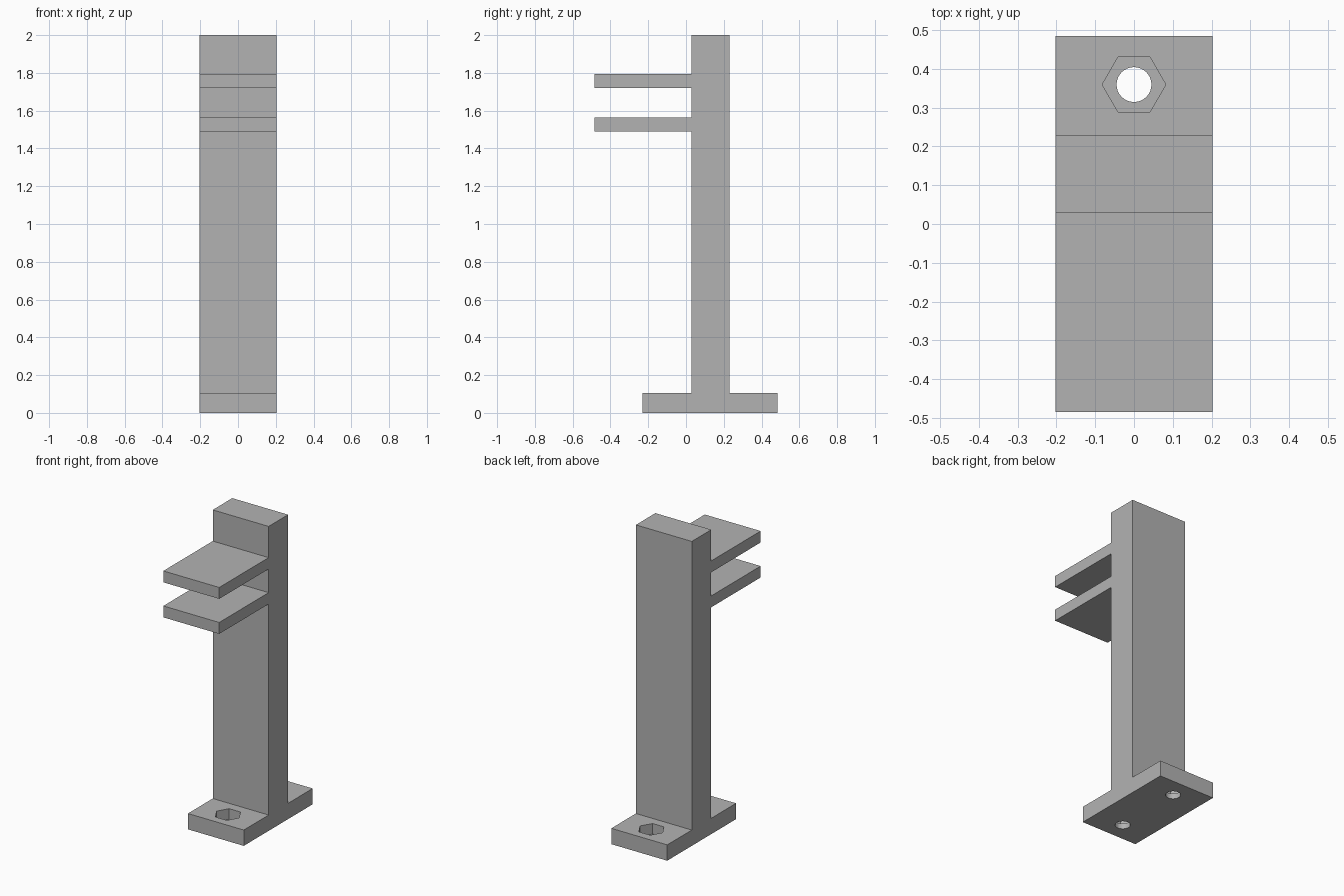
import bpy
import bmesh
import math
from mathutils import Matrix

cube = bpy.data.objects.get("Cube")
if cube:
    bpy.data.objects.remove(cube, do_unlink=True)

HALF_WIDTH = 0.203
BASE_TOP = 0.104
POST_FRONT, POST_BACK = 0.028, 0.23
BASE_FRONT, BASE_BACK = -0.23, 0.485
SHELF_FRONT = -0.485
POCKET_FLOOR = 0.035

grey = bpy.data.materials.new("plain grey")
grey.use_nodes = True
colour = (0.45, 0.45, 0.45, 1)
grey.diffuse_color = colour
grey.node_tree.nodes["Principled BSDF"].inputs["Base Color"].default_value = colour


def add_object(name, bm):
    bmesh.ops.recalc_face_normals(bm, faces=bm.faces)
    mesh = bpy.data.meshes.new(name)
    bm.to_mesh(mesh)
    bm.free()
    mesh.materials.append(grey)
    obj = bpy.data.objects.new(name, mesh)
    bpy.context.collection.objects.link(obj)
    return obj


def cut_prism(target, name, sides, radius, y, bottom, top):
    """Cut an upright prism out of the target."""
    bm = bmesh.new()
    bmesh.ops.create_cone(
        bm, cap_ends=True, segments=sides, radius1=radius, radius2=radius,
        depth=top - bottom,
        matrix=Matrix.Translation((0, y, (top + bottom) / 2))
        @ Matrix.Rotation(math.pi / 2, 4, "Z"))
    cutter = add_object(name, bm)
    cutter.hide_render = True
    cutter.hide_set(True)
    cutter.display_type = "WIRE"
    mod = target.modifiers.new(name, "BOOLEAN")
    mod.operation = "DIFFERENCE"
    mod.solver = "EXACT"
    mod.object = cutter
    bpy.context.view_layer.update()
    # Bake the cut so that the cutter can go
    result = bpy.data.meshes.new_from_object(
        target.evaluated_get(bpy.context.evaluated_depsgraph_get()))
    target.modifiers.remove(mod)
    target.data = result
    bpy.data.objects.remove(cutter, do_unlink=True)


# Side outline: foot, post and two shelves, as (y, z)
outline = [(BASE_FRONT, 0), (BASE_BACK, 0), (BASE_BACK, BASE_TOP),
           (POST_BACK, BASE_TOP), (POST_BACK, 2), (POST_FRONT, 2)]
for low, high in ((1.72, 1.795), (1.49, 1.565)):
    outline += [(POST_FRONT, high), (SHELF_FRONT, high),
                (SHELF_FRONT, low), (POST_FRONT, low)]
outline += [(POST_FRONT, BASE_TOP), (BASE_FRONT, BASE_TOP)]

# Extrude the outline across the width
bm = bmesh.new()
side = bm.faces.new([bm.verts.new((-HALF_WIDTH, y, z)) for y, z in outline])
moved = bmesh.ops.extrude_face_region(bm, geom=[side], use_keep_orig=True)["geom"]
bmesh.ops.translate(bm, vec=(2 * HALF_WIDTH, 0, 0),
                    verts=[v for v in moved if isinstance(v, bmesh.types.BMVert)])
stand = add_object("shelf_stand", bm)

# Bolt holes with hexagonal nut pockets, front and back of the foot
middle = (BASE_FRONT + BASE_BACK) / 2
for sign in (-1, 1):
    y = middle + sign * 0.232
    cut_prism(stand, "nut_pocket", 6, 0.082, y, POCKET_FLOOR, BASE_TOP + 0.1)
    cut_prism(stand, "bolt_hole", 32, 0.045, y, -0.1, BASE_TOP + 0.1)
